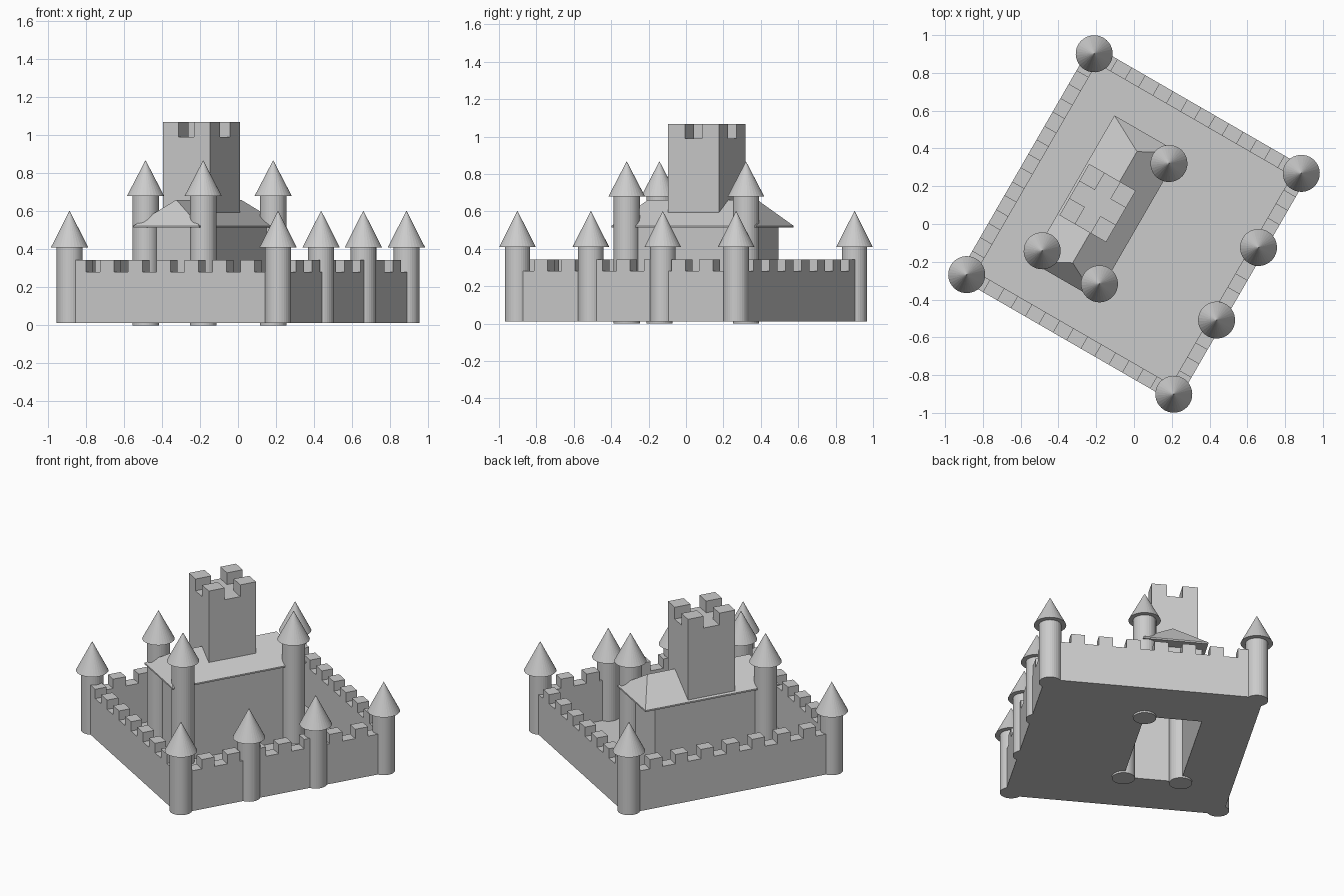
import bpy, bmesh, math
from mathutils import Matrix, Vector

if "Cube" in bpy.data.objects:
    bpy.data.objects.remove(bpy.data.objects["Cube"])

ROT = Matrix.Rotation(math.radians(-30), 4, 'Z')   # castle plan is turned 30 degrees
BASE = 0.012
stone = bpy.data.materials.new("grey stone")
stone.diffuse_color = (0.6, 0.6, 0.6, 1)
stone.use_nodes = True
stone.node_tree.nodes["Principled BSDF"].inputs["Base Color"].default_value = stone.diffuse_color


def finish(name, bm):
    bmesh.ops.transform(bm, matrix=ROT, verts=bm.verts)
    me = bpy.data.meshes.new(name)
    bm.to_mesh(me)
    bm.free()
    me.materials.append(stone)
    ob = bpy.data.objects.new(name, me)
    bpy.context.collection.objects.link(ob)
    return ob


def box(bm, x0, x1, y0, y1, z0, z1):
    m = Matrix.Translation(((x0 + x1) / 2, (y0 + y1) / 2, (z0 + z1) / 2)) @ \
        Matrix.Diagonal((x1 - x0, y1 - y0, z1 - z0, 1))
    bmesh.ops.create_cube(bm, size=1, matrix=m)


def tower(name, x, y, z0, z1, z2, r=0.068, roof=0.098, n=32):
    bm = bmesh.new()
    for a, b, r1, r2 in ((z0, z1, r, r), (z1, z2, roof, 0)):
        bmesh.ops.create_cone(bm, cap_ends=True, segments=n, radius1=r1, radius2=r2,
                              depth=b - a, matrix=Matrix.Translation((x, y, (a + b) / 2)))
    finish(name, bm)


# Outer towers: four corners and two beside the gate
U, V, T = 0.633, 0.675, 0.037
for i, (x, y) in enumerate([(-U, -V), (U, -V), (U, V), (-U, V)]):
    tower(f"corner_tower_{i}", x, y, BASE, 0.41, 0.603)
for i, y in enumerate((-0.222, 0.222)):
    tower(f"gate_tower_{i}", U, y, BASE, 0.41, 0.603)

# Curtain walls with battlements
LOW, HIGH = 0.28, 0.342
for s, side in ((-1, "near"), (1, "far")):
    bm = bmesh.new()
    y0, y1 = s * V - T, s * V + T
    box(bm, -U - T, U + T, y0, y1, BASE, LOW)
    step = 2 * (U - T) / 14
    for k in range(0, 14, 2):
        a = -U + T + k * step
        box(bm, a, a + step, y0, y1, LOW, HIGH)
    finish(f"curtain_wall_{side}", bm)

    bm = bmesh.new()
    x0, x1 = s * U - T, s * U + T
    box(bm, x0, x1, -V + T, V - T, BASE, LOW)
    step = 2 * (V - T) / 15
    for k in range(1, 15, 2):
        a = -V + T + k * step
        box(bm, x0, x1, a, a + step, LOW, HIGH)
    finish(f"side_wall_{side}", bm)

# Courtyard floor with an opening under the hall, and the hall walls
H = (-0.35, 0.0, -0.37, 0.37)


def ring(bm, x0, x1, y0, y1, z):
    return [bm.verts.new(p) for p in ((x0, y0, z), (x1, y0, z), (x1, y1, z), (x0, y1, z))]


def bridge(bm, a, b):
    for i in range(4):
        j = (i + 1) % 4
        bm.faces.new((a[i], a[j], b[j], b[i]))


bm = bmesh.new()
bridge(bm, ring(bm, -U + T, U - T, -V + T, V - T, BASE), ring(bm, *H, BASE))
finish("courtyard_floor", bm)

bm = bmesh.new()
bridge(bm, ring(bm, *H, BASE), ring(bm, *H, 0.525))
finish("hall_walls", bm)

# Hipped hall roof with a thin eave
bm = bmesh.new()
E = (-0.377, 0.022, -0.446, 0.446)
a, b = ring(bm, *E, 0.513), ring(bm, *E, 0.523)
bm.faces.new(a[::-1])
bridge(bm, a, b)
r0, r1 = (bm.verts.new((-0.178, y, 0.66)) for y in (-0.34, 0.34))
bm.faces.new((b[0], b[1], r0))
bm.faces.new((b[1], b[2], r1, r0))
bm.faces.new((b[2], b[3], r1))
bm.faces.new((b[3], b[0], r0, r1))
finish("hall_roof", bm)

# Hall towers on three corners
for i, (x, y) in enumerate([(-0.35, -0.366), (0, -0.366), (0, 0.37)]):
    tower(f"hall_tower_{i}", x, y, 0.0, 0.68, 0.868, r=0.07)

# Square keep with four corner merlons
bm = bmesh.new()
kx0, kx1, ky = -0.365, -0.08, 0.157
box(bm, kx0, kx1, -ky, ky, 0.52, 0.99)
w, d = (kx1 - kx0) / 3, 2 * ky / 3
for x in (kx0, kx1 - w):
    for y in (-ky, ky - d):
        box(bm, x, x + w, y, y + d, 0.99, 1.068)
finish("keep", bm)
